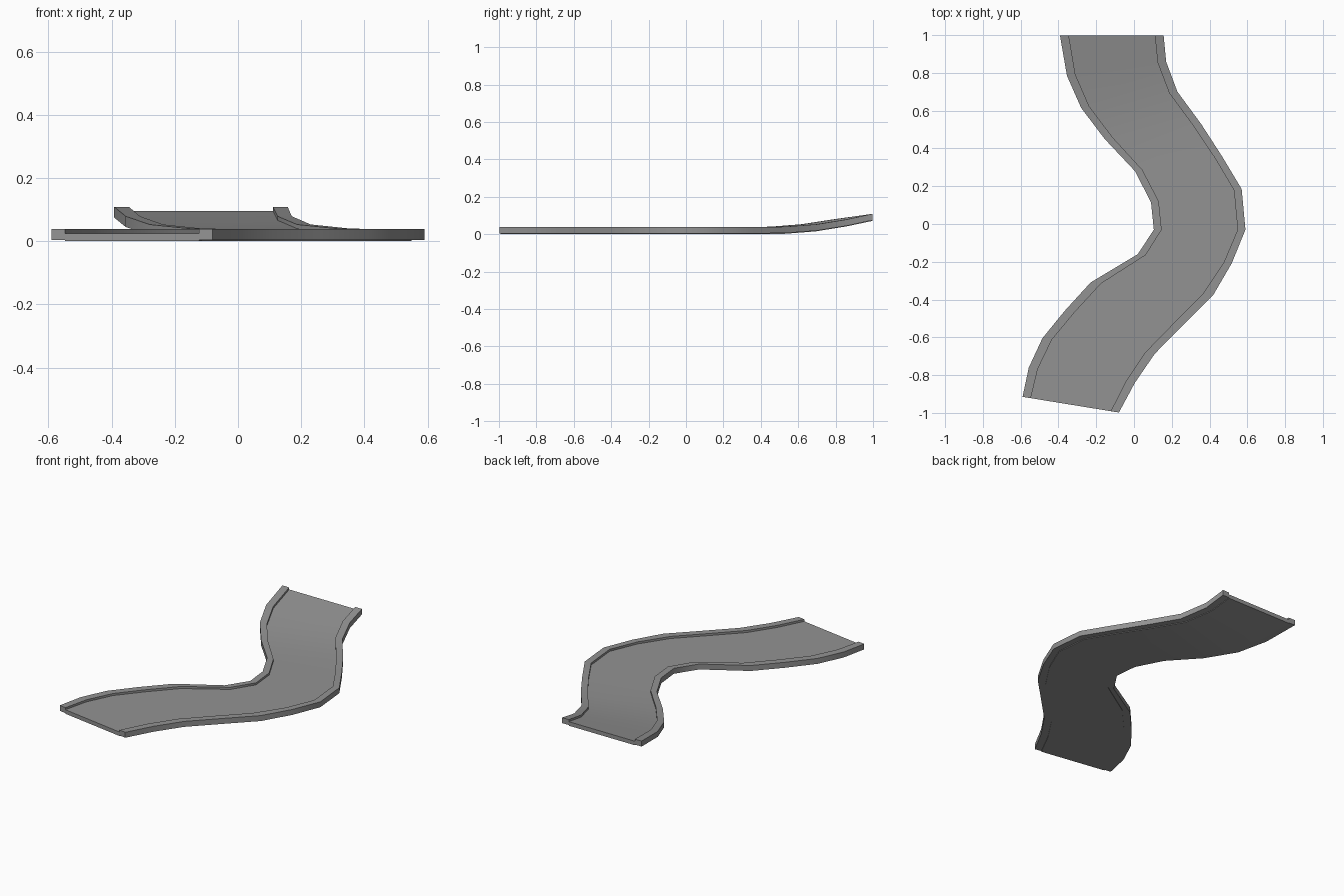
import bpy, bmesh, math
from mathutils import Vector

if "Cube" in bpy.data.objects:
    bpy.data.objects.remove(bpy.data.objects["Cube"])

# Paired stations along the road: left edge x, y, right edge x, y, rise
stations = [
    (-0.59, -0.915, -0.08, -0.998, 0), (-0.557, -0.76, 0.005, -0.84, 0),
    (-0.485, -0.605, 0.11, -0.687, 0), (-0.367, -0.46, 0.265, -0.53, 0),
    (-0.23, -0.31, 0.42, -0.375, 0), (0.02, -0.16, 0.518, -0.207, 0),
    (0.105, -0.03, 0.59, -0.03, 0), (0.09, 0.115, 0.57, 0.185, 0),
    (0.005, 0.28, 0.465, 0.36, 0), (-0.155, 0.45, 0.355, 0.53, 0.002),
    (-0.28, 0.615, 0.23, 0.70, 0.015), (-0.355, 0.785, 0.17, 0.86, 0.041),
    (-0.392, 0.998, 0.157, 0.998, 0.071),
]

# Cross-section: fraction across the road and height, left half then mirrored
CURB = 0.085
half = [(CURB, 0.0), (CURB, 0.004), (0, 0.004), (0, 0.038), (CURB, 0.038), (CURB, 0.025)]
profile = half + [(1 - t, z) for t, z in reversed(half)]

# Loft the section through all stations
bm = bmesh.new()
rings = []
for lx, ly, rx, ry, rise in stations:
    left, right = Vector((lx, ly, rise)), Vector((rx, ry, rise))
    rings.append([bm.verts.new(left.lerp(right, t) + Vector((0, 0, z))) for t, z in profile])
n = len(profile)
for a, b in zip(rings, rings[1:]):
    for i in range(n):
        j = (i + 1) % n
        bm.faces.new((a[i], a[j], b[j], b[i]))

# End faces: left curb, deck, right curb
for r in (rings[0], rings[-1]):
    bm.faces.new((r[1], r[2], r[3], r[4], r[5]))
    bm.faces.new((r[0], r[1], r[5], r[6], r[10], r[11]))
    bm.faces.new((r[6], r[7], r[8], r[9], r[10]))
bmesh.ops.recalc_face_normals(bm, faces=bm.faces)

mesh = bpy.data.meshes.new("winding_road")
bm.to_mesh(mesh)
bm.free()
road = bpy.data.objects.new("winding_road", mesh)
bpy.context.collection.objects.link(road)

# Dark asphalt grey
asphalt = bpy.data.materials.new("asphalt")
asphalt.diffuse_color = (0.29, 0.29, 0.29, 1)
asphalt.use_nodes = True
asphalt.node_tree.nodes["Principled BSDF"].inputs["Base Color"].default_value = asphalt.diffuse_color
mesh.materials.append(asphalt)

# Smooth along the bends, sharp across the curb corners
bpy.context.view_layer.objects.active = road
road.select_set(True)
bpy.ops.object.shade_smooth_by_angle(angle=math.radians(50))
